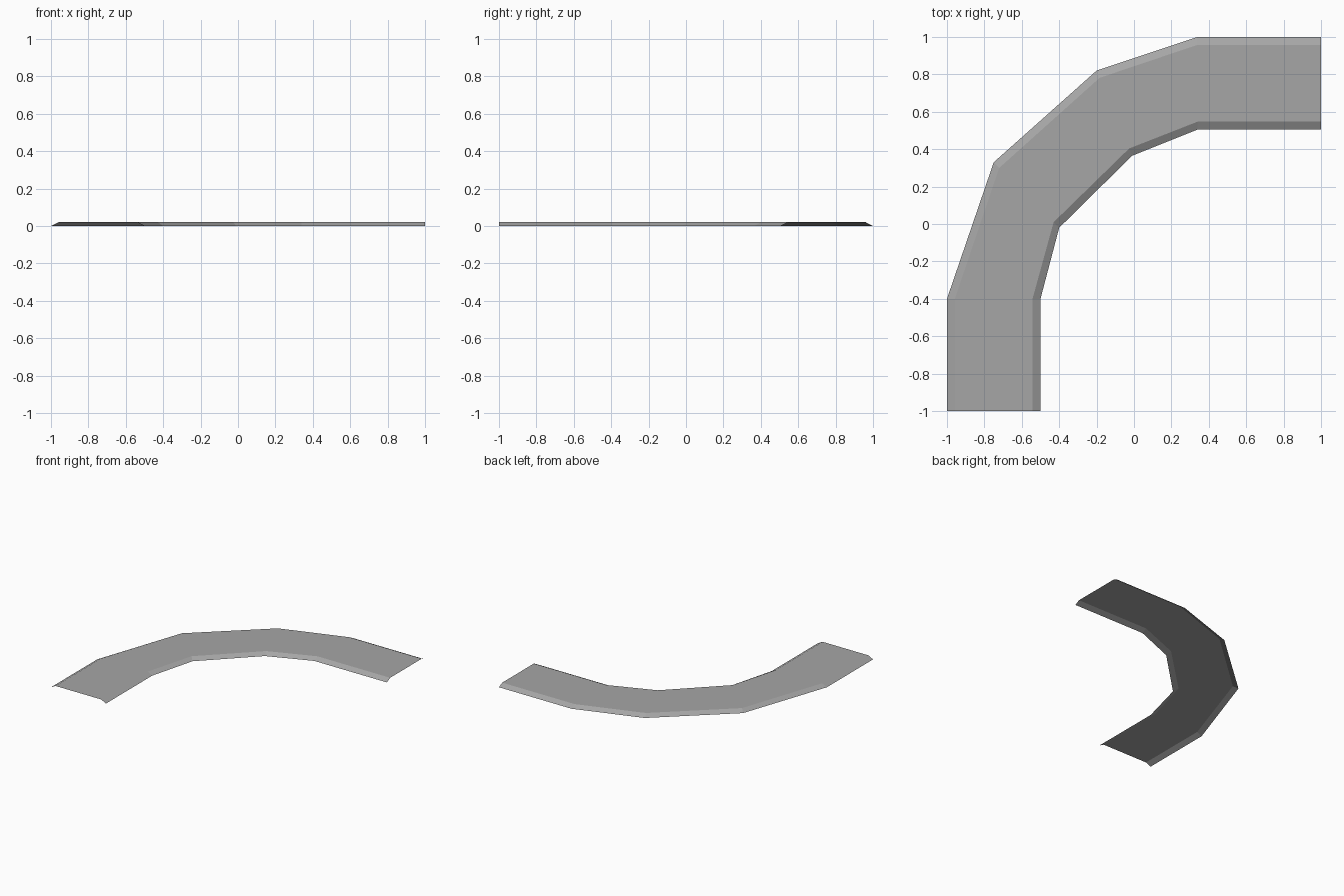
import bpy
import bmesh
from mathutils import Vector

cube = bpy.data.objects.get("Cube")
if cube:
    bpy.data.objects.remove(cube, do_unlink=True)

grey = bpy.data.materials.new("asphalt_grey")
grey.use_nodes = True
colour = (0.38, 0.38, 0.38, 1)
grey.diffuse_color = colour
grey.node_tree.nodes["Principled BSDF"].inputs["Base Color"].default_value = colour

# Ribs across the road: outer edge point, inner edge point
RIBS = [
    ((-1, -1), (-0.5, -1)),
    ((-1, -0.4), (-0.5, -0.4)),
    ((-0.75, 0.33), (-0.4, -0.02)),
    ((-0.2, 0.82), (-0.01, 0.365)),
    ((0.34, 1), (0.34, 0.505)),
    ((1, 1), (1, 0.505)),
]
# Cross-section: fraction across the road, height
SECTION = [(0, 0), (0.085, 0.022), (0.915, 0.022), (1, 0)]

# Open shell: flat top with a sloping kerb on either side
bm = bmesh.new()
rows = []
for outer, inner in RIBS:
    a, b = Vector(outer), Vector(inner)
    rows.append([bm.verts.new((*a.lerp(b, t), z)) for t, z in SECTION])
for r0, r1 in zip(rows, rows[1:]):
    for i in range(len(SECTION) - 1):
        bm.faces.new((r0[i], r0[i + 1], r1[i + 1], r1[i]))
bm.normal_update()
mesh = bpy.data.meshes.new("curved_road")
bm.to_mesh(mesh)
bm.free()
mesh.materials.append(grey)
road = bpy.data.objects.new("curved_road", mesh)
bpy.context.collection.objects.link(road)
